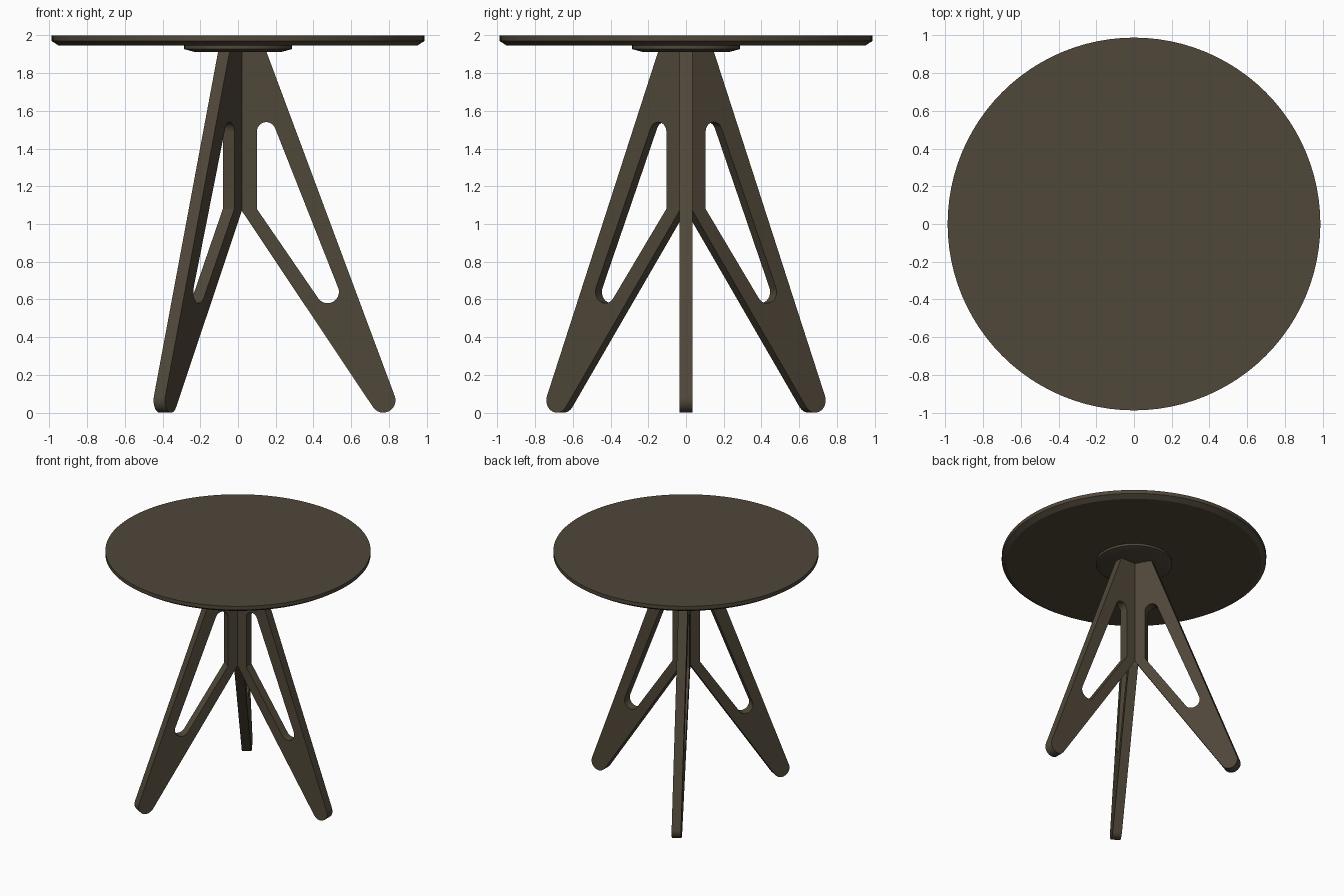
import bpy
import bmesh
from math import cos, sin, radians, pi
from mathutils import Matrix, Vector

cube = bpy.data.objects.get("Cube")
if cube:
    bpy.data.objects.remove(cube, do_unlink=True)

# Single dark wood colour
wood = bpy.data.materials.new("dark_wood")
wood.use_nodes = True
colour = (0.08, 0.063, 0.041, 1)
wood.diffuse_color = colour
wood.node_tree.nodes["Principled BSDF"].inputs["Base Color"].default_value = colour


def finish(name, bm):
    """Turn a bmesh into a named, shaded object."""
    bmesh.ops.recalc_face_normals(bm, faces=bm.faces)
    mesh = bpy.data.meshes.new(name)
    bm.to_mesh(mesh)
    bm.free()
    mesh.materials.append(wood)
    obj = bpy.data.objects.new(name, mesh)
    bpy.context.collection.objects.link(obj)
    bpy.ops.object.select_all(action='DESELECT')
    obj.select_set(True)
    bpy.context.view_layer.objects.active = obj
    bpy.ops.object.shade_smooth_by_angle(angle=radians(30))
    return obj


def arc(x, z, radius, start, end, steps=12):
    """Points of a circular arc, angles in degrees."""
    angles = [radians(start + (end - start) * i / steps) for i in range(steps + 1)]
    return [(x + radius * cos(a), z + radius * sin(a)) for a in angles]


def turned(name, profile, segments=96):
    """Closed round part from (radius, height) rings, bottom to top."""
    bm = bmesh.new()
    rings = [[bm.verts.new((r * cos(2 * pi * i / segments), r * sin(2 * pi * i / segments), z))
              for i in range(segments)] for r, z in profile]
    for low, high in zip(rings, rings[1:]):
        for i in range(segments):
            j = (i + 1) % segments
            bm.faces.new((low[i], low[j], high[j], high[i]))
    bm.faces.new(rings[0])
    bm.faces.new(rings[-1])
    return finish(name, bm)


def leg(name, angle, thickness=0.07):
    """Flat leg board with a rounded foot and a long cut-out."""
    outline = ([(0.02, 1.07)] + arc(0.77, 0.065, 0.065, 214, 380)
               + [(0.15, 1.915), (0.02, 1.915)])
    cutout = (arc(0.15, 1.49, 0.05, 180, 21) + arc(0.475, 0.64, 0.06, 21, -146)
              + [(0.10, 1.08)])
    bm = bmesh.new()
    edges = []
    for loop in (outline, cutout):
        verts = [bm.verts.new((x, -thickness / 2, z)) for x, z in loop]
        edges += [bm.edges.new((a, b)) for a, b in zip(verts, verts[1:] + verts[:1])]
    bmesh.ops.triangle_fill(bm, edges=edges, use_beauty=True, normal=Vector((0, -1, 0)))
    side = bmesh.ops.extrude_face_region(bm, geom=bm.faces[:], use_keep_orig=True)
    moved = [v for v in side["geom"] if isinstance(v, bmesh.types.BMVert)]
    bmesh.ops.translate(bm, verts=moved, vec=(0, thickness, 0))
    bmesh.ops.rotate(bm, verts=bm.verts, matrix=Matrix.Rotation(radians(angle), 3, 'Z'))
    return finish(name, bm)


# Table top with a chamfered underside and its mounting plate
turned("table_top", [(0.95, 1.945), (0.988, 1.97), (0.988, 2.0)])
turned("mounting_plate", [(0.23, 1.912), (0.285, 1.927), (0.285, 1.946)])

# Three legs meeting around the centre
for leg_name, leg_angle in (("left_leg", 0), ("back_right_leg", 120), ("front_right_leg", 240)):
    leg(leg_name, leg_angle)
